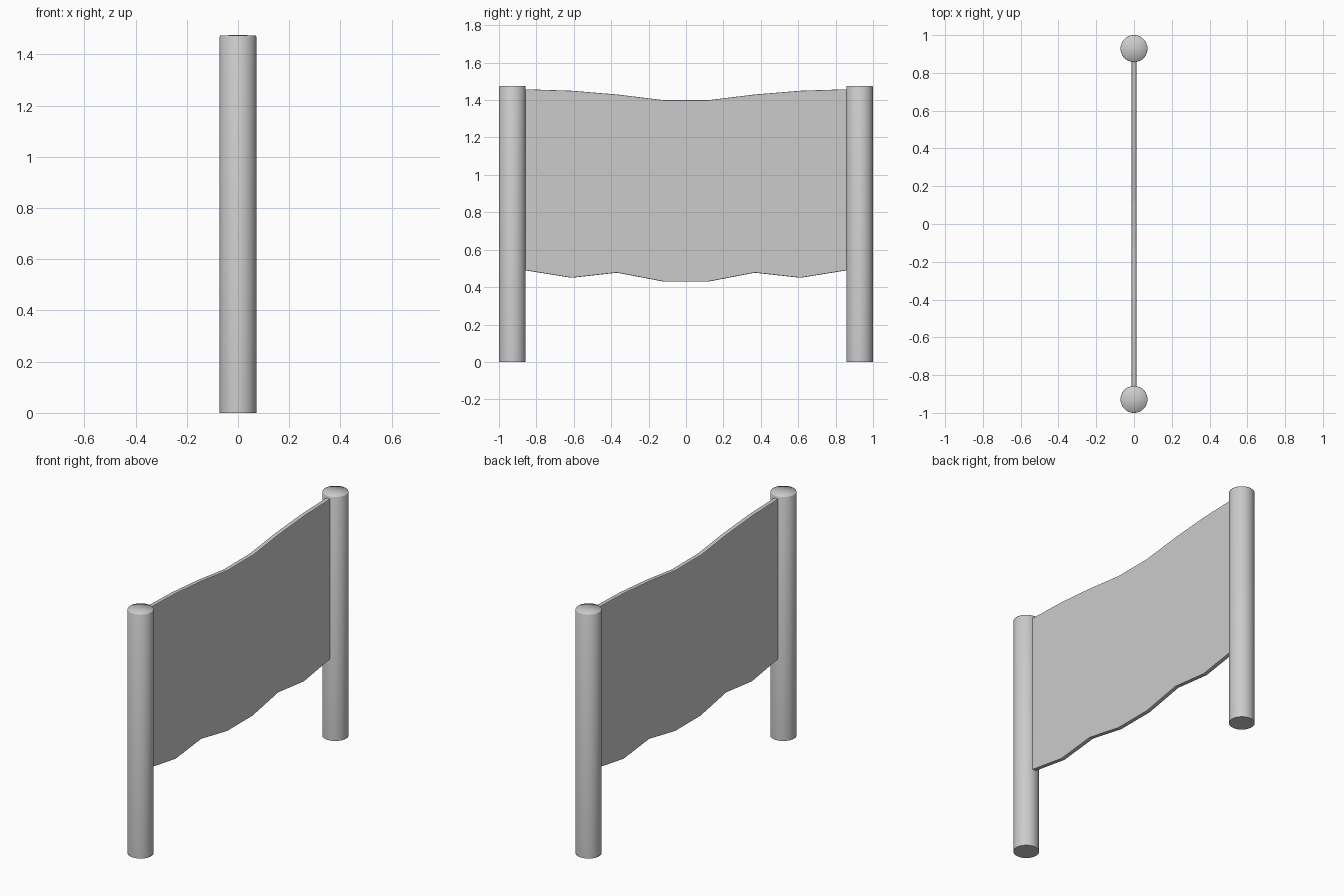
import bpy, bmesh, math

if "Cube" in bpy.data.objects:
    bpy.data.objects.remove(bpy.data.objects["Cube"])

POST_Y, POST_R, POST_H, SIDES = 0.9285, 0.0715, 1.475, 48


def add_object(name, bm):
    bmesh.ops.recalc_face_normals(bm, faces=bm.faces)
    mesh = bpy.data.meshes.new(name)
    bm.to_mesh(mesh)
    bm.free()
    obj = bpy.data.objects.new(name, mesh)
    bpy.context.collection.objects.link(obj)
    return obj


def post(name, y):
    # Round post: flat sharp foot, softly shaded top with a tiny eased rim
    bm = bmesh.new()
    rings = []
    for r, z in [(POST_R, 0), (POST_R, POST_H - 0.005), (POST_R - 0.002, POST_H - 0.001)]:
        rings.append([bm.verts.new((r * math.cos(2 * math.pi * i / SIDES),
                                    y + r * math.sin(2 * math.pi * i / SIDES), z))
                      for i in range(SIDES)])
    top = bm.verts.new((0, y, POST_H))
    for i in range(SIDES):
        j = (i + 1) % SIDES
        for a, b in zip(rings, rings[1:]):
            bm.faces.new((a[i], a[j], b[j], b[i]))
        bm.faces.new((rings[-1][i], rings[-1][j], top))
    foot = bm.faces.new(rings[0][::-1])
    for f in bm.faces:
        f.smooth = f is not foot
    for e in foot.edges:
        e.smooth = False
    return add_object(name, bm)


def banner(name, half_thickness):
    # Hanging sheet: half profile of (y, top z, bottom z), mirrored across y
    half = [(0.122, 1.40, 0.43), (0.368, 1.43, 0.477), (0.612, 1.45, 0.45), (0.862, 1.458, 0.49)]
    columns = [(-y, t, b) for y, t, b in reversed(half)] + half
    bm = bmesh.new()
    outline = [(y, t) for y, t, b in columns] + [(y, b) for y, t, b in reversed(columns)]
    face = bm.faces.new([bm.verts.new((-half_thickness, y, z)) for y, z in outline])
    ext = bmesh.ops.extrude_face_region(bm, geom=[face], use_keep_orig=True)
    moved = [v for v in ext["geom"] if isinstance(v, bmesh.types.BMVert)]
    bmesh.ops.translate(bm, verts=moved, vec=(2 * half_thickness, 0, 0))
    obj = add_object(name, bm)
    bevel = obj.modifiers.new("soft_hem", "BEVEL")
    bevel.width, bevel.segments = 0.004, 2
    bevel.limit_method, bevel.angle_limit = "ANGLE", math.radians(60)
    return obj


# Two posts with the banner stretched between them
post("left_post", -POST_Y)
post("right_post", POST_Y)
banner("banner", 0.013)
